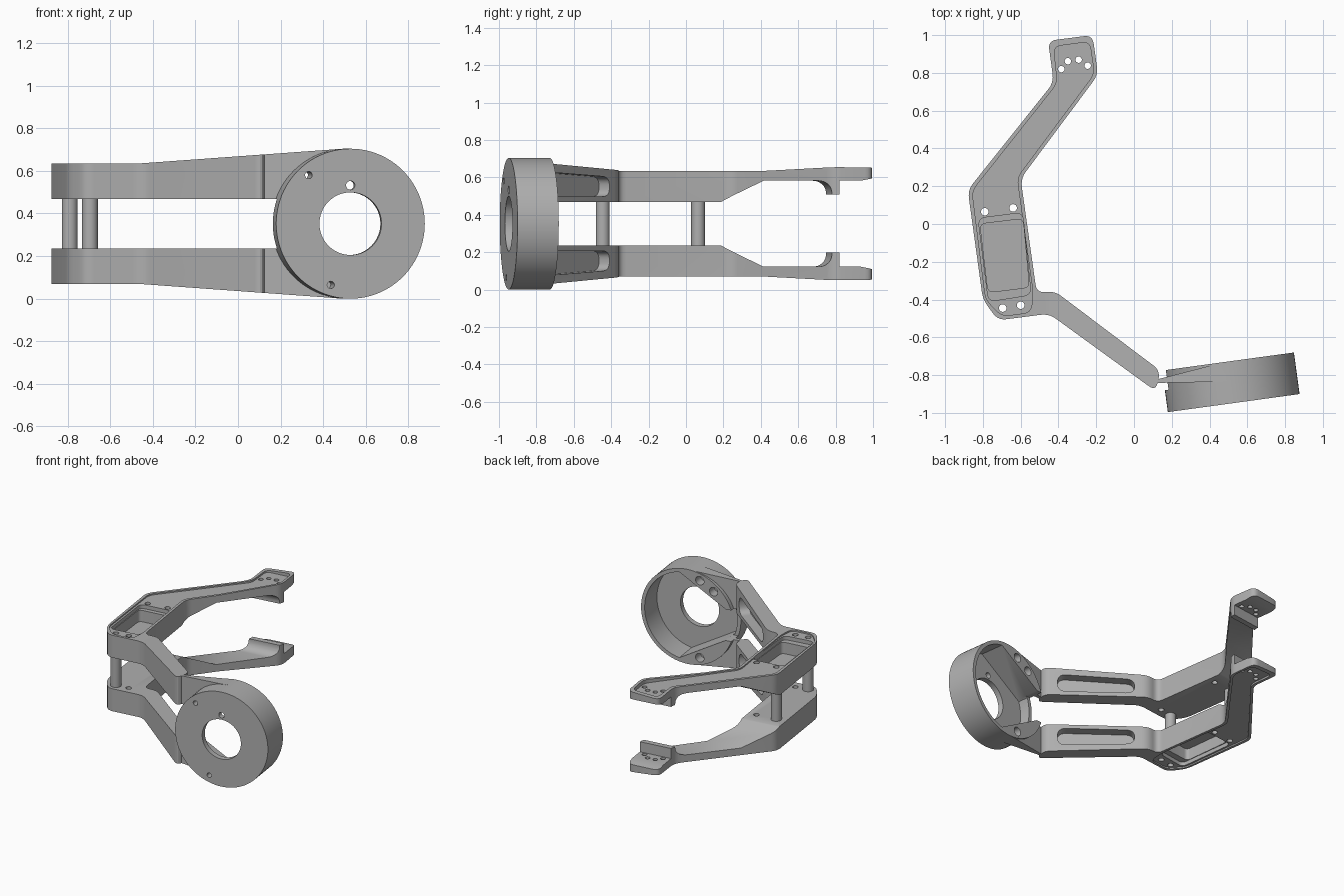
import bpy, bmesh
from math import cos, sin, radians, tau
from mathutils import Matrix, Vector

cube = bpy.data.objects.get("Cube")
if cube:
    bpy.data.objects.remove(cube)

MID = 0.352                    # height of the mirror plane
TILT = radians(7.8)            # yaw of the ring and the wrist
R = 0.352                      # ring radius
BACK, SEAT = 0.222, 0.117      # ring depth, depth where the arms start

metal = bpy.data.materials.new("grey metal")
metal.use_nodes = True
GREY = (0.43, 0.43, 0.43, 1)
metal.diffuse_color = GREY
metal.node_tree.nodes["Principled BSDF"].inputs["Base Color"].default_value = GREY

# Frames: extrusion runs along local z
PLAN = Matrix.Identity(4)
UPRIGHT = Matrix.Rotation(radians(90), 4, 'X')
SIDE = Matrix(((0, 0, 1, 0), (1, 0, 0, 0), (0, 1, 0, 0), (0, 0, 0, 1)))
YAW = Matrix.Rotation(TILT, 4, 'Z')
RING = Matrix.Translation((0.528, -0.948, 0)) @ YAW @ UPRIGHT
TIP = Matrix.Translation((-0.32, 0.88, 0)) @ YAW @ SIDE


def prism(name, pts, lo, hi, frame=PLAN):
    bm = bmesh.new()
    face = bm.faces.new([bm.verts.new((x, y, lo)) for x, y in pts])
    ext = bmesh.ops.extrude_face_region(bm, geom=[face])["geom"]
    bmesh.ops.translate(bm, vec=(0, 0, hi - lo),
                        verts=[v for v in ext if isinstance(v, bmesh.types.BMVert)])
    bm.transform(frame)
    bmesh.ops.recalc_face_normals(bm, faces=bm.faces)
    mesh = bpy.data.meshes.new(name)
    bm.to_mesh(mesh)
    bm.free()
    mesh.materials.append(metal)
    obj = bpy.data.objects.new(name, mesh)
    obj.location.z = MID
    bpy.context.collection.objects.link(obj)
    return obj


def arc(r, a0, a1, n, c=(0, 0)):
    return [(c[0] + r * cos(radians(a0 + (a1 - a0) * i / n)),
             c[1] + r * sin(radians(a0 + (a1 - a0) * i / n))) for i in range(n + 1)]


def circle(r, c=(0, 0), n=32):
    return arc(r, 0, 360, n, c)[:-1]


def rounded(pts, r, n=5):
    """Round every corner of a polygon with a quadratic blend."""
    out = []
    for i, p in enumerate(pts):
        p, a, b = Vector(p), Vector(pts[i - 1]), Vector(pts[(i + 1) % len(pts)])
        s = p + (a - p).normalized() * min(r, (a - p).length * 0.45)
        e = p + (b - p).normalized() * min(r, (b - p).length * 0.45)
        for k in range(n + 1):
            t = k / n
            out.append(tuple(s * (1 - t) ** 2 + p * 2 * t * (1 - t) + e * t * t))
    return out


def apply(obj, kind, **settings):
    bpy.context.view_layer.update()
    mod = obj.modifiers.new(kind, kind)
    for key, value in settings.items():
        setattr(mod, key, value)
    with bpy.context.temp_override(object=obj, active_object=obj, selected_objects=[obj]):
        bpy.ops.object.modifier_apply(modifier=mod.name)


def cut(targets, cutter):
    for t in targets:
        apply(t, 'BOOLEAN', object=cutter, operation='DIFFERENCE', solver='EXACT')
    bpy.data.objects.remove(cutter)


# Ring cup and its bore, with two flat lands where the arms bolt on
ring = prism("motor_ring", circle(R, n=96), -BACK, 0, RING)
bore = arc(0.325, -79, 79, 48) + arc(0.325, 161, 199, 10)

# Upper arm plan: ring seat, elbow, body, reach, tip
seat_front = RING @ Vector((-0.02, 0, -SEAT))
seat_back = RING @ Vector((-0.02, 0, -BACK))
outline = rounded([(0.115, -0.885), (-0.45, -0.475), (-0.72, -0.51), (-0.80, -0.40),
                   (-0.88, 0.18), (-0.425, 0.75), (-0.455, 0.97), (-0.22, 1.0),
                   (-0.19, 0.79), (-0.60, 0.24), (-0.515, -0.365), (-0.42, -0.355),
                   (0.14, -0.777)], 0.045)
arm = prism("arms", [seat_front.xy[:]] + outline + [seat_back.xy[:]], 0.116, 0.37)

# Sloping top toward the ring
cut([arm], prism("taper", [(-1.2, 0.283), (-0.46, 0.283), (0.55, 0.356), (0.55, 0.5),
                           (-1.2, 0.5)], -1.5, 1.5, UPRIGHT))
# Thinned underside, hanging lip and curled tip
lip = arc(0.065, 90, 0, 8, (-0.18, 0.165))
cut([arm], prism("underside", [(-0.65, 0), (-0.65, 0.116), (-0.44, 0.23)] + lip +
                 [(-0.115, 0.155), (-0.075, 0.155), (-0.075, 0.23), (0.04, 0.23),
                  (0.09, 0.24), (0.2, 0.265), (0.2, 0)], -0.9, 0.9, TIP))
# Shallow panel on the outer face, then the stepped pocket
cut([arm], prism("panel", rounded([(-0.70, -0.488), (-0.545, -0.468), (-0.535, -0.36),
                                   (-0.62, 0.245), (-0.21, 0.795), (-0.235, 0.965),
                                   (-0.425, 0.94), (-0.405, 0.745), (-0.857, 0.175),
                                   (-0.785, -0.40)], 0.04), 0.273, 0.5))
cut([arm], prism("step", rounded([(-0.825, 0.03), (-0.59, 0.06), (-0.545, -0.375),
                                  (-0.77, -0.41)], 0.04), 0.245, 0.5))
cut([arm], prism("pocket", rounded([(-0.815, 0.0), (-0.588, 0.028), (-0.555, -0.335),
                                    (-0.772, -0.362)], 0.03), 0.16, 0.5))
# Rounded slot in the inner side of the diagonal link
along = Vector((0.56, -0.422, 0)).normalized()
slot = Matrix.Translation((-0.14, -0.566, 0)) @ \
    Matrix.Rotation(along.to_2d().angle_signed(Vector((1, 0))), 4, 'Z') @ UPRIGHT
cut([arm], prism("slot", rounded([(-0.26, 0.145), (0.26, 0.145), (0.26, 0.275),
                                  (-0.26, 0.25)], 0.06, 8), -0.1, 0.07, slot))

# Ring openings; the left wall is open between the arms
cut([ring, arm], prism("bore", bore, -0.4, -0.04, RING))
cut([ring], prism("gap", [(-0.5, -0.116), (-0.2, -0.116), (-0.2, 0.116), (-0.5, 0.116)],
                  -0.4, -SEAT, RING))
cut([ring], prism("centre_hole", circle(0.147, n=64), -0.3, 0.1, RING))
for k in range(4):
    spot = (0.18 * cos(tau * k / 4), 0.18 * sin(tau * k / 4))
    cut([ring], prism("bolt_hole", circle(0.021, spot, 24), -0.3, 0.1, RING))
# Counterbored screws joining arm to ring
for ang in (108, 131, -108, -131):
    spot = (0.302 * cos(radians(ang)), 0.302 * sin(radians(ang)))
    cut([ring, arm], prism("screw_hole", circle(0.017, spot, 24), -0.3, 0.1, RING))
    cut([ring, arm], prism("counterbore", circle(0.032, spot, 24), -0.4, -0.15, RING))

# Spacer posts and through holes
posts = [prism(n, circle(0.037, c), -0.118, 0.118) for n, c in
         (("rear_post", (-0.79, 0.065)), ("front_post", (-0.695, -0.445)))]
for c in ((-0.79, 0.065), (-0.64, 0.085), (-0.695, -0.445), (-0.60, -0.43)):
    cut([arm] + posts, prism("body_hole", circle(0.02, c, 24), -0.5, 0.5))
for c in ((-0.385, 0.82), (-0.35, 0.862), (-0.293, 0.87), (-0.245, 0.838)):
    cut([arm], prism("tip_hole", circle(0.017, c, 24), 0.1, 0.5))

# Lower arm by mirroring
apply(arm, 'MIRROR', use_axis=(False, False, True), use_mirror_merge=False)

for obj in [ring, arm] + posts:
    bpy.ops.object.select_all(action='DESELECT')
    obj.select_set(True)
    bpy.context.view_layer.objects.active = obj
    bpy.ops.object.shade_smooth_by_angle(angle=radians(30))
